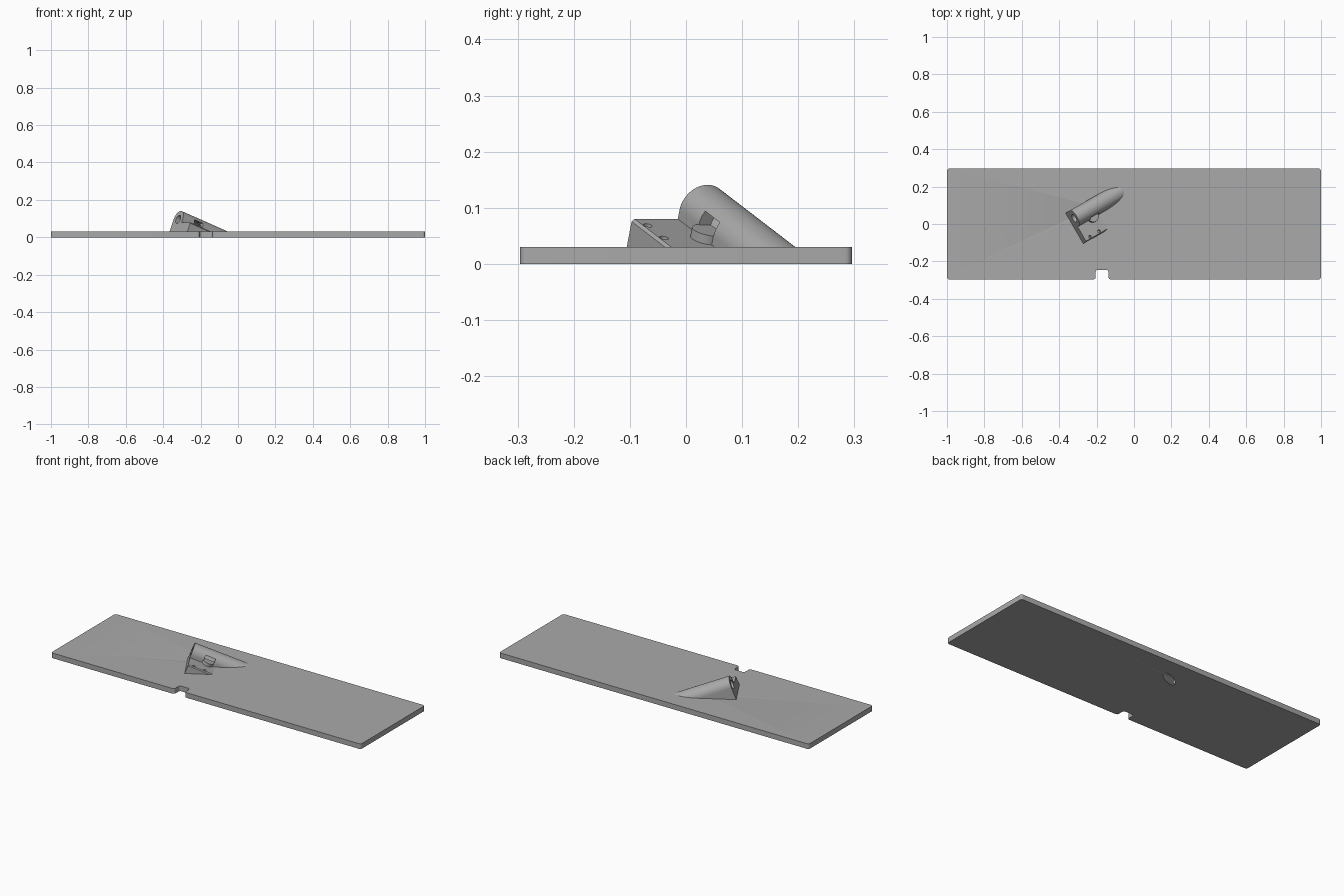
import bpy, bmesh, math
from mathutils import Matrix, Vector

if "Cube" in bpy.data.objects:
    bpy.data.objects.remove(bpy.data.objects["Cube"])

grey = bpy.data.materials.new("plain_grey")
grey.use_nodes = True
colour = (0.4, 0.4, 0.4, 1)
grey.diffuse_color = colour
grey.node_tree.nodes["Principled BSDF"].inputs["Base Color"].default_value = colour

THICK = 0.03
SLOPE = math.radians(21)
HEADING = math.radians(30)

# Frame of the sloping socket: x runs down the bore, y across, z out of the slope
frame = (Matrix.Translation((-0.32, 0.03, 0.096))
         @ Matrix.Rotation(HEADING, 4, 'Z') @ Matrix.Rotation(SLOPE, 4, 'Y'))


def make(name, bm, matrix=None):
    if matrix:
        bm.transform(matrix)
    bmesh.ops.recalc_face_normals(bm, faces=bm.faces)
    mesh = bpy.data.meshes.new(name)
    bm.to_mesh(mesh)
    bm.free()
    mesh.materials.append(grey)
    obj = bpy.data.objects.new(name, mesh)
    bpy.context.collection.objects.link(obj)
    return obj


def prism(points, offset):
    bm = bmesh.new()
    face = bm.faces.new([bm.verts.new(p) for p in points])
    new = bmesh.ops.extrude_face_region(bm, geom=[face])["geom"]
    bmesh.ops.translate(bm, vec=offset, verts=[v for v in new if isinstance(v, bmesh.types.BMVert)])
    return bm


def cylinder(radius, depth, place, sides=48):
    bm = bmesh.new()
    bmesh.ops.create_cone(bm, cap_ends=True, segments=sides, radius1=radius,
                          radius2=radius, depth=depth, matrix=place)
    return bm


def box(low, high):
    (x0, y0, z0), (x1, y1, z1) = low, high
    return prism([(x0, y0, z0), (x1, y0, z0), (x1, y1, z0), (x0, y1, z0)], (0, 0, z1 - z0))


def boolean(target, cutter, operation='DIFFERENCE'):
    mod = target.modifiers.new("cut", 'BOOLEAN')
    mod.operation, mod.object, mod.solver = operation, cutter, 'EXACT'
    bpy.context.view_layer.objects.active = target
    bpy.ops.object.modifier_apply(modifier=mod.name)


def remove(obj):
    bpy.data.objects.remove(obj)


# Base plate with a notch in its front edge and rounded corners
outline = [(-1, -0.296), (-0.205, -0.296), (-0.205, -0.245), (-0.137, -0.245),
           (-0.137, -0.296), (1, -0.296), (1, 0.296), (-1, 0.296)]
bm = prism([(x, y, 0) for x, y in outline], (0, 0, THICK))
upright = [e for e in bm.edges if abs(e.verts[0].co.z - e.verts[1].co.z) > 0.01]
bmesh.ops.bevel(bm, geom=upright, offset=0.013, segments=6, profile=0.5, affect='EDGES')
plate = make("base_plate", bm)

# Socket body: arched section extruded down the slope, trimmed at the plate
R = 0.048
arch = [(0, R * math.cos(math.pi * i / 32), R * math.sin(math.pi * i / 32)) for i in range(33)]
section = [(0, R, -0.2)] + arch + [(0, -R, -0.2)]
flange_section = [(0, 0, -0.2), (0, 0, -0.017), (0, -0.137, -0.017),
                  (0, -0.142, -0.022), (0, -0.142, -0.2)]


def sloped(name, points):
    bm = prism(points, (0.45, 0, 0))
    bm.transform(frame)
    cut = bmesh.ops.bisect_plane(bm, geom=bm.verts[:] + bm.edges[:] + bm.faces[:],
                                 plane_co=(0, 0, THICK - 0.002), plane_no=(0, 0, 1), clear_inner=True)
    rim = [e for e in cut["geom_cut"] if isinstance(e, bmesh.types.BMEdge)]
    bmesh.ops.contextual_create(bm, geom=rim)
    return make(name, bm)


socket = sloped("sloping_socket", section)
flange = sloped("side_flange", flange_section)
boolean(socket, flange, 'UNION')
remove(flange)

# Side window, with a round boss below it
window = make("window_cutter", box((0.074, -0.08, 0), (0.13, 0, 0.026)), frame)
boolean(socket, window)
remove(window)
boss = make("round_boss", cylinder(0.03, 0.025, Matrix.Translation((0.1, -0.042, -0.0125))), frame)
boolean(socket, boss, 'UNION')
remove(boss)

# Screw holes in the flange
for x in (0.032, 0.094):
    hole = make("screw_cutter", cylinder(0.008, 0.04, Matrix.Translation((x, -0.127, -0.017)), 24), frame)
    boolean(socket, hole)
    remove(hole)

# Bore through the socket and out under the plate
turn = Matrix.Translation((0.2, 0, 0)) @ Matrix.Rotation(math.pi / 2, 4, 'Y')
bore = make("bore_cutter", cylinder(0.023, 0.6, turn), frame)
for obj in (socket, plate):
    boolean(obj, bore)
remove(bore)

for obj in (socket, plate):
    bpy.ops.object.select_all(action='DESELECT')
    obj.select_set(True)
    bpy.context.view_layer.objects.active = obj
    bpy.ops.object.shade_smooth_by_angle(angle=math.radians(30))
